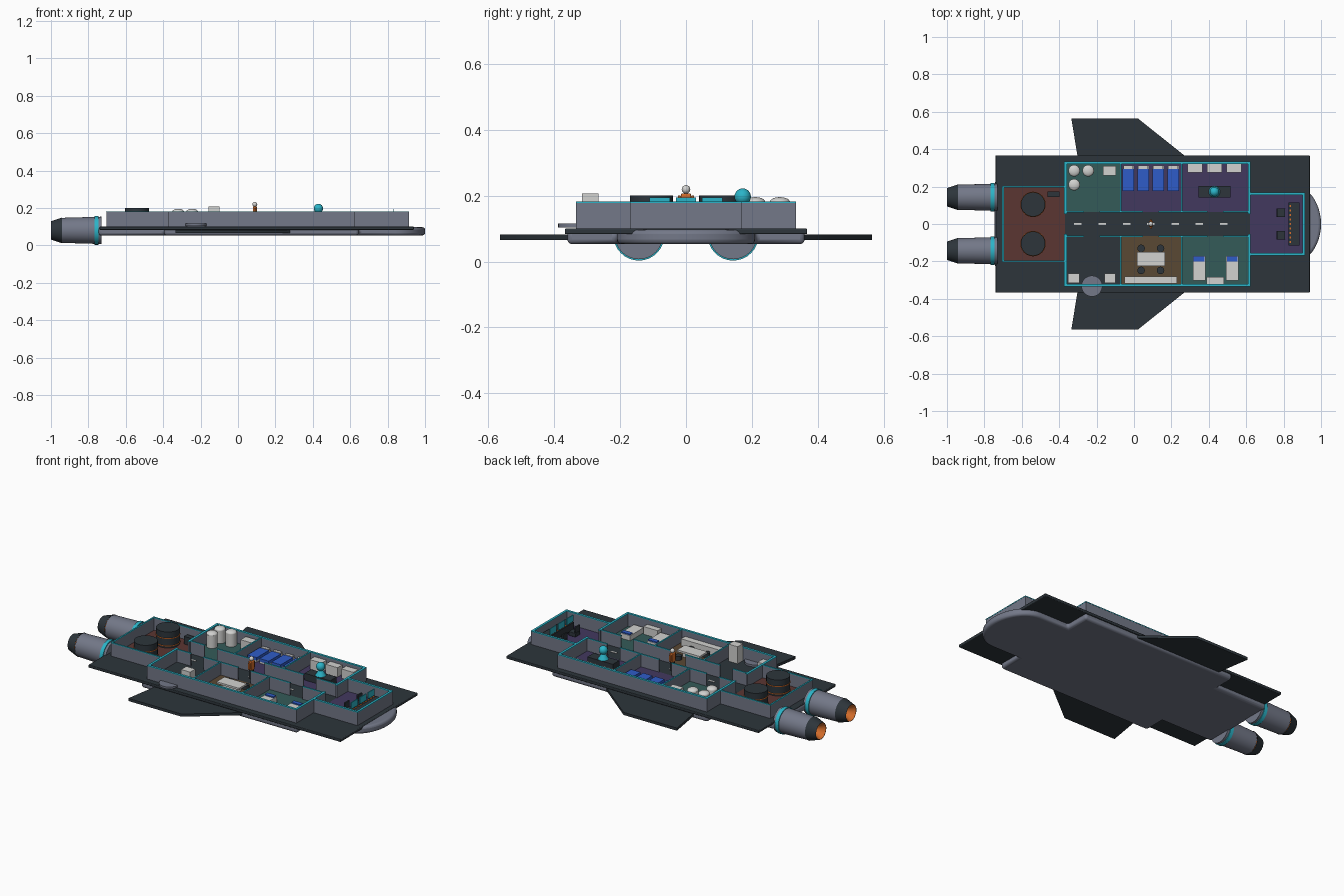
import bpy, bmesh, math

cube = bpy.data.objects.get("Cube")
if cube:
    bpy.data.objects.remove(cube, do_unlink=True)


def material(name, hex_code):
    srgb = [int(hex_code[i:i + 2], 16) / 255 for i in (0, 2, 4)]
    rgba = [((c + 0.055) / 1.055) ** 2.4 for c in srgb] + [1]
    m = bpy.data.materials.new(name)
    m.use_nodes = True
    m.diffuse_color = rgba
    m.node_tree.nodes["Principled BSDF"].inputs["Base Color"].default_value = rgba
    return m


GREY = material("hull grey", "737888")
DARK = material("dark plating", "2d353b")
CYAN = material("cyan trim", "2bb4c8")
ORANGE = material("orange glow", "d9702c")
WHITE = material("off white", "d2d2d0")
BLUE = material("bed blue", "2f5cc8")
RED = material("engine floor red", "5b3632")
GREEN = material("teal floor", "345b59")
PURPLE = material("purple floor", "42385f")
BROWN = material("brown floor", "5a4833")

DECK, FLOOR, TOP = 0.10, 0.104, 0.177


def smooth(ob):
    bpy.ops.object.select_all(action="DESELECT")
    ob.select_set(True)
    bpy.context.view_layer.objects.active = ob
    bpy.ops.object.shade_smooth_by_angle(angle=math.radians(40))


def prism(name, pts, z0, z1, mat, bevel=0):
    """Extrude a flat outline from z0 to z1."""
    bm = bmesh.new()
    face = bm.faces.new([bm.verts.new((x, y, z0)) for x, y in pts])
    ext = bmesh.ops.extrude_face_region(bm, geom=[face])
    for v in ext["geom"]:
        if isinstance(v, bmesh.types.BMVert):
            v.co.z = z1
    bmesh.ops.recalc_face_normals(bm, faces=bm.faces)
    me = bpy.data.meshes.new(name)
    bm.to_mesh(me)
    bm.free()
    me.materials.append(mat)
    ob = bpy.data.objects.new(name, me)
    bpy.context.collection.objects.link(ob)
    if bevel:
        mod = ob.modifiers.new("bevel", "BEVEL")
        mod.width, mod.segments = bevel, 3
        mod.limit_method = "ANGLE"
    smooth(ob)
    return ob


def box(name, x, y, sx, sy, z0, z1, mat, bevel=0):
    a, b = sx / 2, sy / 2
    return prism(name, [(x - a, y - b), (x + a, y - b), (x + a, y + b), (x - a, y + b)], z0, z1, mat, bevel)


def cone(name, loc, r1, r2, depth, mat, along_x=False, fill="NGON", sides=32):
    bpy.ops.mesh.primitive_cone_add(vertices=sides, radius1=r1, radius2=r2, depth=depth, location=loc,
                                    end_fill_type=fill, rotation=(0, math.pi / 2 if along_x else 0, 0))
    return finish(name, mat)


def ball(name, loc, r, mat):
    bpy.ops.mesh.primitive_uv_sphere_add(segments=24, ring_count=12, radius=r, location=loc)
    return finish(name, mat)


def ring(name, loc, r, thick, mat, along_x=False):
    bpy.ops.mesh.primitive_torus_add(location=loc, major_radius=r, minor_radius=thick, major_segments=32,
                                     minor_segments=8, rotation=(0, math.pi / 2 if along_x else 0, 0))
    return finish(name, mat)


def finish(name, mat):
    ob = bpy.context.object
    ob.name = name
    ob.data.materials.append(mat)
    smooth(ob)
    return ob


def wall(name, x0, y0, x1, y1, t=0.012):
    """Straight wall with a cyan cap."""
    x, y, sx, sy = (x0 + x1) / 2, (y0 + y1) / 2, abs(x1 - x0) + t, abs(y1 - y0) + t
    box(name, x, y, sx, sy, DECK, TOP, GREY)
    box(name + "_trim", x, y, sx + 0.002, sy + 0.002, TOP, TOP + 0.005, CYAN)


# Hull with rounded nose, and the deck plate over it
nose = [(0.84 + 0.16 * math.sin(a), 0.21 * math.cos(a)) for a in [math.pi / 2 * i / 12 for i in range(13)]]
half = [(-0.745, 0.23), (-0.395, 0.23), (-0.395, 0.36), (0.645, 0.36), (0.645, 0.21)] + nose
hull = half + [(x, -y) for x, y in reversed(half[:-1])]
prism("hull", hull, 0.053, 0.097, GREY, 0.014)
box("deck_plate", 0.1, 0, 1.68, 0.735, 0.083, DECK, DARK, 0.004)

# Wings
for side, s in (("left", 1), ("right", -1)):
    outline = [(-0.335, 0.565), (0.02, 0.565), (0.29, 0.35), (-0.3, 0.35)]
    prism(side + "_wing", [(x, y * s) for x, y in outline], 0.066, 0.082, DARK)

# Engines
for side, y in (("left", 0.143), ("right", -0.143)):
    cone(side + "_engine", (-0.835, y, 0.08), 0.067, 0.073, 0.21, GREY, True)
    cone(side + "_engine_ring", (-0.757, y, 0.08), 0.077, 0.077, 0.022, CYAN, True)
    cone(side + "_nozzle", (-0.97, y, 0.08), 0.049, 0.069, 0.06, DARK, True, "NOTHING")
    cone(side + "_nozzle_glow", (-0.976, y, 0.08), 0.048, 0.02, 0.046, ORANGE, True, "NOTHING")
    cone(side + "_nozzle_core", (-0.954, y, 0.08), 0.022, 0.022, 0.002, ORANGE, True)

# Room floors
for name, x0, x1, y0, y1, mat in (
        ("engine_floor", -0.7, -0.37, -0.2, 0.2, RED),
        ("tank_floor", -0.37, -0.07, 0.065, 0.33, GREEN),
        ("left_purple_floor", -0.07, 0.62, 0.065, 0.33, PURPLE),
        ("corridor_floor", -0.37, 0.62, -0.065, 0.065, DARK),
        ("airlock_floor", -0.37, -0.07, -0.33, -0.065, DARK),
        ("dining_floor", -0.07, 0.255, -0.33, -0.065, BROWN),
        ("medical_floor", 0.255, 0.62, -0.33, -0.065, GREEN),
        ("cockpit_floor", 0.62, 0.91, -0.165, 0.165, PURPLE)):
    box(name, (x0 + x1) / 2, (y0 + y1) / 2, x1 - x0, y1 - y0, DECK - 0.002, FLOOR, mat)

# Walls, mirrored across the corridor, with door gaps
wall("engine_back_wall", -0.7, -0.2, -0.7, 0.2, 0.007)
wall("cockpit_front_wall", 0.908, -0.162, 0.908, 0.162)
for s in (1, -1):
    wall("engine_side_wall", -0.7, 0.2 * s, -0.37, 0.2 * s, 0.007)
    wall("outer_side_wall", -0.366, 0.327 * s, 0.616, 0.327 * s)
    wall("cockpit_side_wall", 0.62, 0.162 * s, 0.908, 0.162 * s)
    for x in (-0.366, 0.616):
        wall("bulkhead", x, 0.06 * s, x, 0.327 * s)
    for x in (-0.07, 0.255):
        wall("room_divider", x, 0.065 * s, x, 0.327 * s, 0.006)
    for x0, x1 in ((-0.366, -0.27), (-0.18, 0.045), (0.135, 0.39), (0.48, 0.616)):
        wall("corridor_wall", x0, 0.065 * s, x1, 0.065 * s, 0.006)

# Corridor markings
for i in range(7):
    box("floor_dash", -0.3 + 0.13 * i, 0, 0.04, 0.01, FLOOR, FLOOR + 0.002, WHITE)

# Engine room reactors
for y in (0.105, -0.105):
    cone("reactor", (-0.54, y, 0.151), 0.065, 0.065, 0.098, DARK)
    for z in (0.115, 0.16):
        ring("reactor_ring", (-0.54, y, z), 0.065, 0.003, ORANGE)
box("engine_console", -0.43, 0.16, 0.065, 0.03, FLOOR, 0.15, DARK)

# Tank room
for x, y in ((-0.32, 0.285), (-0.245, 0.285), (-0.32, 0.21)):
    cone("tank", (x, y, 0.142), 0.031, 0.031, 0.076, WHITE)
    ball("tank_cap", (x, y, 0.18), 0.031, WHITE).scale.z = 0.5
box("tank_cabinet", -0.13, 0.285, 0.07, 0.05, FLOOR, 0.165, WHITE)

# Airlock room with outside hatch disc
box("tall_cabinet", -0.128, -0.29, 0.06, 0.05, FLOOR, 0.207, WHITE)
box("short_cabinet", -0.322, -0.29, 0.062, 0.05, FLOOR, 0.15, WHITE)
cone("hatch_disc", (-0.225, -0.332, 0.11), 0.056, 0.056, 0.012, GREY)

# Bunks
for i in range(4):
    x = -0.03 + 0.08 * i
    box("bunk_frame", x, 0.245, 0.06, 0.135, FLOOR, 0.125, WHITE)
    box("bunk_cover", x, 0.235, 0.062, 0.117, 0.115, 0.133, BLUE)
    box("bunk_pillow", x, 0.304, 0.05, 0.018, 0.125, 0.136, WHITE)

# Lab with globe table
for x in (0.325, 0.43, 0.535):
    box("lab_cabinet", x, 0.298, 0.08, 0.045, FLOOR, 0.16, WHITE)
box("globe_table", 0.43, 0.172, 0.17, 0.062, FLOOR, 0.145, DARK)
cone("globe_stand", (0.43, 0.172, 0.16), 0.03, 0.012, 0.03, CYAN)
ball("globe", (0.43, 0.172, 0.197), 0.025, CYAN)

# Dining room
box("dining_table_top", 0.09, -0.188, 0.15, 0.075, 0.135, 0.146, WHITE)
box("dining_table_base", 0.09, -0.188, 0.1, 0.04, FLOOR, 0.135, WHITE)
box("bench", 0.09, -0.3, 0.28, 0.038, FLOOR, 0.145, WHITE)
for x in (0.038, 0.142):
    for y in (-0.13, -0.248):
        cone("stool", (x, y, 0.115), 0.02, 0.02, 0.025, DARK, sides=20)

# Medical room
for x in (0.348, 0.525):
    box("medical_bed", x, -0.237, 0.066, 0.13, FLOOR, 0.135, WHITE)
    box("medical_pillow", x, -0.188, 0.058, 0.026, 0.135, 0.142, BLUE)
box("medical_cabinet", 0.435, -0.302, 0.095, 0.035, FLOOR, 0.15, WHITE)

# Cockpit
box("flight_console", 0.856, 0, 0.06, 0.23, FLOOR, 0.15, DARK)
for i in range(9):
    box("console_light", 0.836, -0.096 + 0.024 * i, 0.009, 0.01, 0.15, 0.153, ORANGE)
for y in (-0.08, 0, 0.08):
    box("flight_screen", 0.83, y, 0.005, 0.062, 0.155, 0.194, CYAN)
for y in (0.06, -0.06):
    box("pilot_seat", 0.785, y, 0.046, 0.046, FLOOR, 0.128, DARK, 0.003)
    box("pilot_seat_back", 0.766, y, 0.01, 0.046, 0.128, 0.165, DARK, 0.003)

# Crew figure
for s in (1, -1):
    box("crew_leg", 0.09, 0.009 * s, 0.014, 0.013, FLOOR, 0.155, DARK)
    box("crew_arm", 0.09, 0.02 * s, 0.011, 0.01, 0.16, 0.2, ORANGE, 0.002)
box("crew_body", 0.09, 0, 0.022, 0.03, 0.152, 0.207, ORANGE, 0.004)
ball("crew_head", (0.09, 0, 0.219), 0.013, WHITE)
